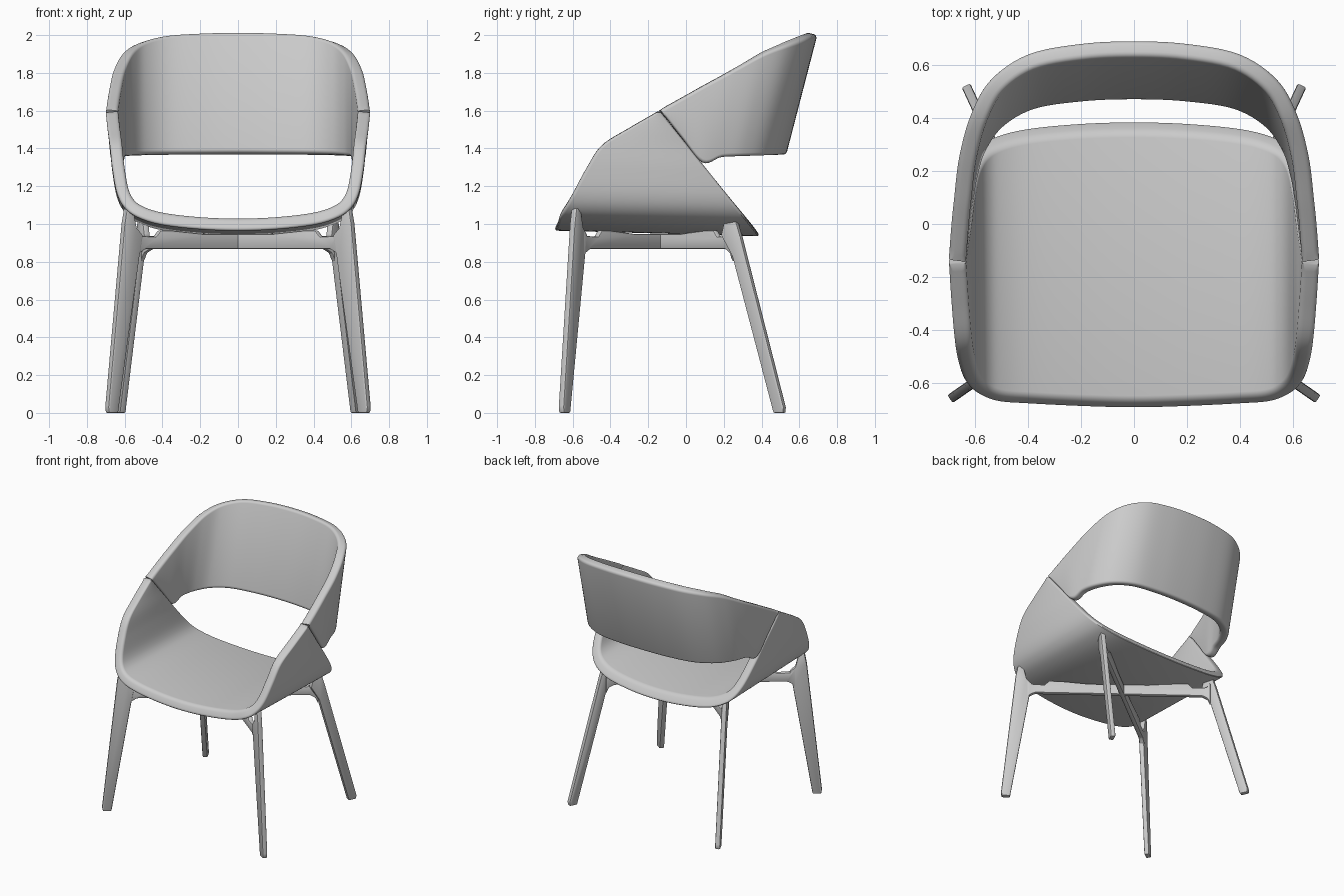
import bpy, bmesh, math
from mathutils import Vector

if "Cube" in bpy.data.objects:
    bpy.data.objects.remove(bpy.data.objects["Cube"], do_unlink=True)

grey = bpy.data.materials.new("light_grey")
grey.use_nodes = True
colour = (0.6, 0.6, 0.6, 1)
grey.diffuse_color = colour
grey.node_tree.nodes["Principled BSDF"].inputs["Base Color"].default_value = colour


def finish(name, bm):
    """Turn a bmesh into a smooth shaded object."""
    bmesh.ops.recalc_face_normals(bm, faces=bm.faces)
    mesh = bpy.data.meshes.new(name)
    bm.to_mesh(mesh)
    bm.free()
    mesh.materials.append(grey)
    obj = bpy.data.objects.new(name, mesh)
    bpy.context.collection.objects.link(obj)
    bpy.ops.object.select_all(action='DESELECT')
    obj.select_set(True)
    bpy.context.view_layer.objects.active = obj
    bpy.ops.object.shade_smooth_by_angle(angle=math.radians(35))
    return obj


def smooth(half, steps=6):
    """Mirror half an edge across x = 0 and run a smooth curve through it."""
    pts = [Vector(p) for p in half]
    pts += [Vector((-p.x, p.y, p.z)) for p in reversed(pts[:-1])]
    ext = [2 * pts[0] - pts[1]] + pts + [2 * pts[-1] - pts[-2]]
    out = []
    for a, b, c, d in zip(ext, ext[1:], ext[2:], ext[3:]):
        for i in range(steps):
            t = i / steps
            out.append(b + (c - a) * t / 2 + (2 * a - 5 * b + 4 * c - d) * t * t / 2
                       + (3 * b - a - 3 * c + d) * t ** 3 / 2)
    return out + [pts[-1]]


def band(name, edge_a, edge_b, thick, cut_a=0, cut_b=0, radius=0.02):
    """Thick bent panel with rounded rims between two outer edge curves."""
    inside = Vector((0, -0.1, 1.5))
    A, B = smooth(edge_a), smooth(edge_b)
    mid = [(a + b) / 2 for a, b in zip(A, B)]
    bm = bmesh.new()
    rings = []
    for i, (a, b) in enumerate(zip(A, B)):
        tangent = mid[min(i + 1, len(mid) - 1)] - mid[max(i - 1, 0)]
        width = (b - a).length
        along = (b - a).normalized()
        n = tangent.cross(along).normalized()
        if n.dot(inside - mid[i]) < 0:
            n = -n
        r = min(radius, width * 0.45)
        corners = [(width - r, thick - r, 0), (r, thick - r, 1), (r, r, 2), (width - r, r, 3)]
        ring = []
        for cx, cy, quarter in corners:
            for k in range(5):
                ang = (quarter + k / 4) * math.pi / 2
                s, t = cx + r * math.cos(ang), cy + r * math.sin(ang)
                lean = t * abs(n.z)
                s += cut_a * lean if quarter in (1, 2) else -cut_b * lean
                ring.append(bm.verts.new(a + along * s + n * t))
        rings.append(ring)
    for p, q in zip(rings, rings[1:]):
        for k in range(len(p)):
            m = (k + 1) % len(p)
            bm.faces.new((p[k], p[m], q[m], q[k]))
    bm.faces.new(rings[0])
    bm.faces.new(rings[-1])
    return finish(name, bm)


def plate(name, origin, direction, outline, thick, mirror=1):
    """Upright flat board: outline of (distance, height) along a direction."""
    e = Vector((direction[0], direction[1], 0)).normalized()
    side = Vector((-e.y, e.x, 0)) * thick / 2
    bm = bmesh.new()
    loops = []
    for sgn in (-1, 1):
        loop = []
        for u, z in outline:
            p = Vector((origin[0], origin[1], z)) + e * u + side * sgn
            loop.append(bm.verts.new((p.x * mirror, p.y, p.z)))
        loops.append(loop)
        bm.faces.new(loop)
    lo, hi = loops
    for k in range(len(lo)):
        m = (k + 1) % len(lo)
        bm.faces.new((lo[k], lo[m], hi[m], hi[k]))
    bmesh.ops.recalc_face_normals(bm, faces=bm.faces)
    bmesh.ops.bevel(bm, geom=list(bm.edges), offset=0.008, segments=2,
                    profile=0.5, affect='EDGES', clamp_overlap=True)
    return finish(name, bm)


# Seat shell: front rim as x, y, z; the rear rim is a straight slanted cut
front_rim = [(0.70, -0.155, 1.59), (0.69, -0.31, 1.50), (0.678, -0.45, 1.41),
             (0.665, -0.53, 1.29), (0.64, -0.60, 1.16), (0.595, -0.645, 1.08),
             (0.52, -0.675, 1.03), (0.40, -0.685, 0.995), (0.20, -0.695, 0.972),
             (0, -0.70, 0.965)]
rear_rim = []
for x, y, z in front_rim:
    zr = z - 0.03 * (1.6 - z) / 0.635
    rear_rim.append((x, -0.14 + (1.6 - zr) * 0.803, zr))
band("seat_shell", front_rim, rear_rim, 0.065, 0.45, 0.75)

# Backrest: wraps round from one seam to the other
top_rim = [(0.70, -0.135, 1.605), (0.692, -0.02, 1.668), (0.68, 0.10, 1.735),
           (0.66, 0.26, 1.82), (0.615, 0.42, 1.905), (0.54, 0.55, 1.952),
           (0.40, 0.645, 1.983), (0.20, 0.685, 1.996), (0, 0.695, 2.0)]
low_rim = [(0.70, -0.122, 1.585), (0.686, -0.02, 1.455), (0.672, 0.09, 1.325),
           (0.655, 0.19, 1.353), (0.62, 0.30, 1.358), (0.54, 0.41, 1.36),
           (0.40, 0.49, 1.362), (0.20, 0.522, 1.363), (0, 0.53, 1.364)]
band("backrest", top_rim, low_rim, 0.065)

# Blade legs, leaning inwards, and the crossing bars under the seat
front_leg = [(-0.03, 0), (0.03, 0), (0.035, 0.03), (-0.07, 1.0), (-0.085, 1.08),
             (-0.10, 1.09), (-0.13, 1.065), (-0.15, 0.98), (-0.19, 0.94), (-0.168, 0.83)]
rear_leg = [(-0.03, 0), (0.03, 0), (0.032, 0.03), (-0.22, 0.93), (-0.255, 1.04),
            (-0.27, 1.06), (-0.32, 1.0), (-0.335, 0.94), (-0.27, 0.83)]
half_top = [(0, 0.98), (0.03, 0.937), (0.13, 0.932), (0.16, 0.965), (0.24, 0.965), (0.45, 0.947)]
half_low = [(0, 0.80), (0.02, 0.845), (0.06, 0.867)]
start, end = Vector((0.505, 0.255)), Vector((-0.545, -0.555))
length = (end - start).length


def flip(pts):
    return [(length - u, z) for u, z in reversed(pts)]


bar = half_low + flip(half_low) + flip(half_top)[::-1] + half_top[::-1]

for label, m in (("left", 1), ("right", -1)):
    plate("front_leg_" + label, (0.667, -0.642), (0.82, -0.57), front_leg, 0.036, m)
    plate("rear_leg_" + label, (0.622, 0.495), (0.42, 0.906), rear_leg, 0.036, m)
    plate("cross_bar_" + label, start, end - start, bar, 0.034, m)
